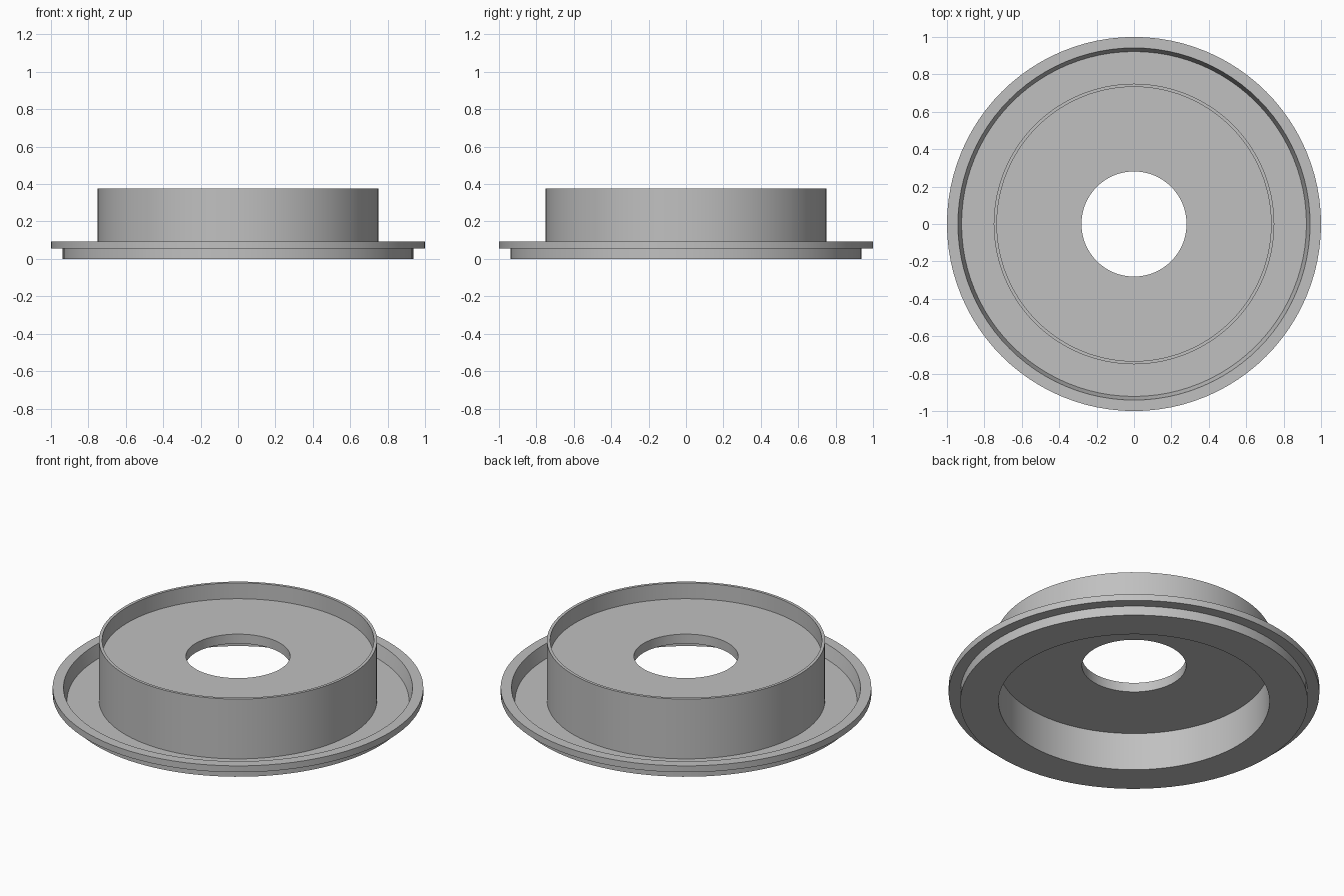
import bpy, bmesh, math

if "Cube" in bpy.data.objects:
    bpy.data.objects.remove(bpy.data.objects["Cube"])

SEGMENTS = 96

# One flat grey for the whole part
grey = bpy.data.materials.new("light_grey")
grey.diffuse_color = (0.53, 0.53, 0.53, 1.0)
grey.use_nodes = True
grey.node_tree.nodes["Principled BSDF"].inputs["Base Color"].default_value = grey.diffuse_color


def lathe(name, profile, material):
    """Revolve a closed (radius, height) profile around z."""
    bm = bmesh.new()
    rings = []
    for i in range(SEGMENTS):
        a = 2 * math.pi * i / SEGMENTS
        rings.append([bm.verts.new((r * math.cos(a), r * math.sin(a), z)) for r, z in profile])
    n = len(profile)
    for i in range(SEGMENTS):
        a, b = rings[i], rings[(i + 1) % SEGMENTS]
        for j in range(n):
            k = (j + 1) % n
            bm.faces.new((a[j], b[j], b[k], a[k]))
    bmesh.ops.recalc_face_normals(bm, faces=bm.faces)
    mesh = bpy.data.meshes.new(name)
    bm.to_mesh(mesh)
    bm.free()
    mesh.materials.append(material)
    obj = bpy.data.objects.new(name, mesh)
    bpy.context.collection.objects.link(obj)
    bpy.ops.object.select_all(action='DESELECT')
    obj.select_set(True)
    bpy.context.view_layer.objects.active = obj
    bpy.ops.object.shade_smooth_by_angle(angle=math.radians(30))
    return obj


# Flanged cap: rim tray, raised hub wall and recessed plate with a centre hole
lathe("flanged_hub_cap", [
    # underside cavity to outer base
    (0.731, 0.0), (0.9375, 0.0),
    # overhanging rim
    (0.9375, 0.056), (1.0, 0.056), (1.0, 0.094), (0.9415, 0.094),
    # sloped inner rim wall and tray floor
    (0.922, 0.019), (0.75, 0.019),
    # hub wall
    (0.75, 0.375), (0.733, 0.375),
    # recessed plate and centre hole
    (0.733, 0.281), (0.281, 0.281), (0.281, 0.225), (0.731, 0.225),
], grey)
